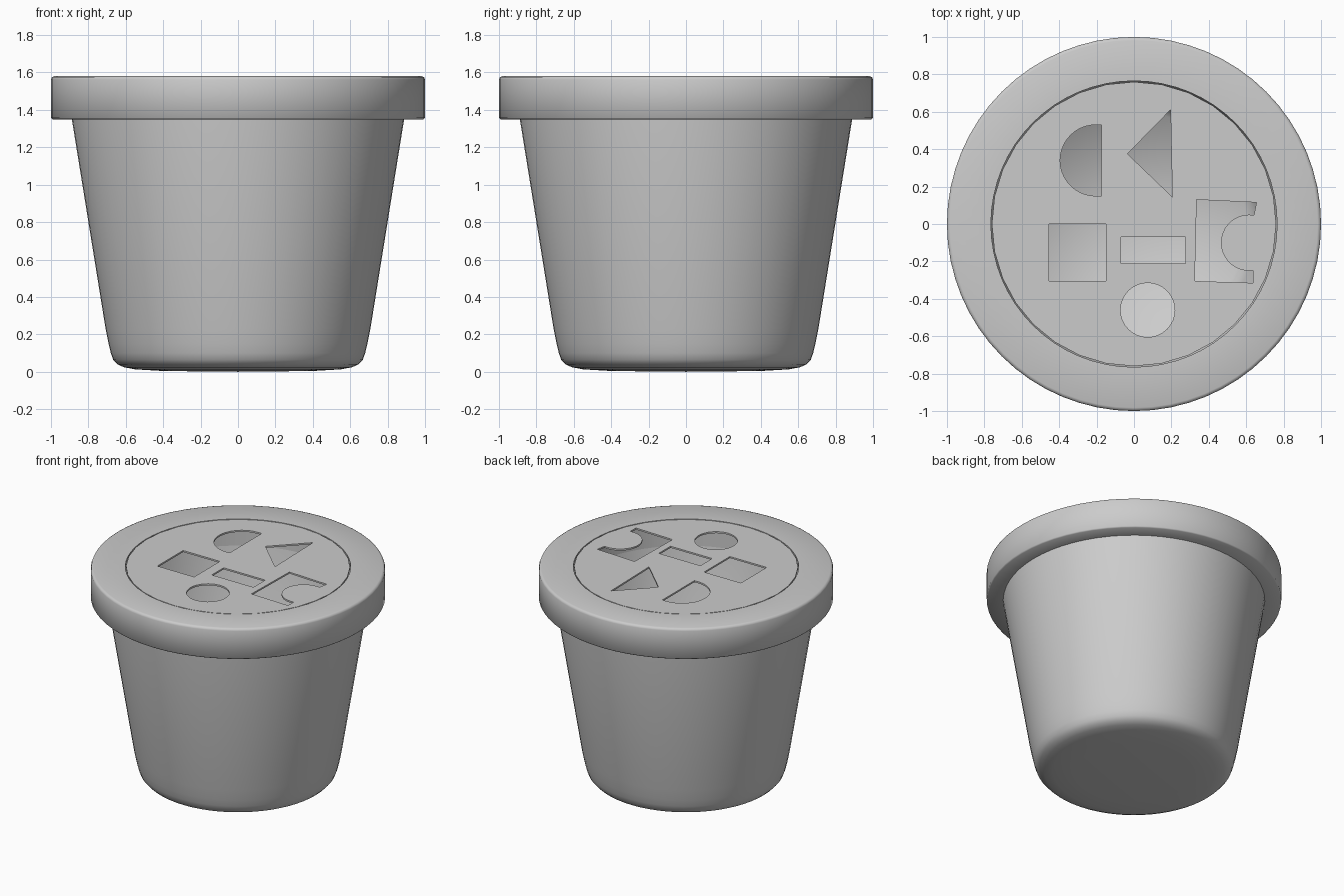
import bpy, bmesh
from math import sin, cos, pi, radians

if "Cube" in bpy.data.objects:
    bpy.data.objects.remove(bpy.data.objects["Cube"])


def finish(ob, angle):
    bpy.ops.object.select_all(action='DESELECT')
    ob.select_set(True)
    bpy.context.view_layer.objects.active = ob
    bpy.ops.object.shade_smooth_by_angle(angle=radians(angle))


def lathe(name, profile, steps=64, closed=False, angle=35):
    """Spin an (r, z) profile around the z axis."""
    bm = bmesh.new()
    vs = [bm.verts.new((r, 0, z)) for r, z in profile]
    pairs = list(zip(vs, vs[1:])) + ([(vs[-1], vs[0])] if closed else [])
    edges = [bm.edges.new(p) for p in pairs]
    bmesh.ops.spin(bm, geom=vs + edges, cent=(0, 0, 0), axis=(0, 0, 1),
                   angle=2 * pi, steps=steps)
    bmesh.ops.remove_doubles(bm, verts=bm.verts, dist=0.0005)
    bmesh.ops.recalc_face_normals(bm, faces=bm.faces)
    me = bpy.data.meshes.new(name)
    bm.to_mesh(me)
    bm.free()
    ob = bpy.data.objects.new(name, me)
    bpy.context.collection.objects.link(ob)
    finish(ob, angle)
    return ob


def arc(cx, cy, r, a0, a1, n):
    return [(cx + r * cos(radians(a0 + (a1 - a0) * i / n)),
             cy + r * sin(radians(a0 + (a1 - a0) * i / n))) for i in range(n + 1)]


def rect(x0, x1, y0, y1):
    return [(x0, y0), (x1, y0), (x1, y1), (x0, y1)]


# Tapered bucket with rounded base, outer shell then inner shell
lathe("bucket", [
    (0, 0.0), (0.40, 0.004), (0.55, 0.013), (0.61, 0.024), (0.645, 0.04),
    (0.667, 0.064), (0.68, 0.10), (0.692, 0.15), (0.708, 0.23), (0.89, 1.36),
    (0.89, 1.40), (0.84, 1.40), (0.66, 0.20), (0.60, 0.10), (0, 0.08)], angle=62)

# Wide overhanging lid rim with softened edges
lathe("lid_rim", [
    (0.83, 1.35), (0.992, 1.35), (1.0, 1.358), (1.0, 1.562), (0.995, 1.575),
    (0.982, 1.58), (0.765, 1.58), (0.765, 1.55), (0.83, 1.55)], closed=True, angle=50)

# Thin lid disc with the shape cut-outs
outlines = [
    arc(0, 0, 0.76, 0, 360, 32)[:-1],
    arc(-0.205, 0.34, 0.19, 90, 270, 20) + [(-0.175, 0.15), (-0.175, 0.53)],
    [(-0.035, 0.375), (0.205, 0.145), (0.195, 0.61)],
    rect(-0.455, -0.15, -0.305, 0),
    rect(-0.07, 0.275, -0.21, -0.07),
    arc(0.073, -0.46, 0.145, 0, 360, 32)[:-1],
    [(0.325, -0.305), (0.635, -0.315)] + arc(0.615, -0.10, 0.15, 278, 80, 20)
    + [(0.655, 0.115), (0.335, 0.13)],
]
cu = bpy.data.curves.new("lid_panel", 'CURVE')
cu.dimensions = '2D'
cu.fill_mode = 'BOTH'
cu.extrude = 0.006
for pts in outlines:
    sp = cu.splines.new('POLY')
    sp.points.add(len(pts) - 1)
    for p, (x, y) in zip(sp.points, pts):
        p.co = (x, y, 0, 1)
    sp.use_cyclic_u = True
panel = bpy.data.objects.new("lid_panel", cu)
panel.location.z = 1.573
bpy.context.collection.objects.link(panel)
bpy.ops.object.select_all(action='DESELECT')
panel.select_set(True)
bpy.context.view_layer.objects.active = panel
bpy.ops.object.convert(target='MESH')
finish(bpy.context.view_layer.objects.active, 30)
